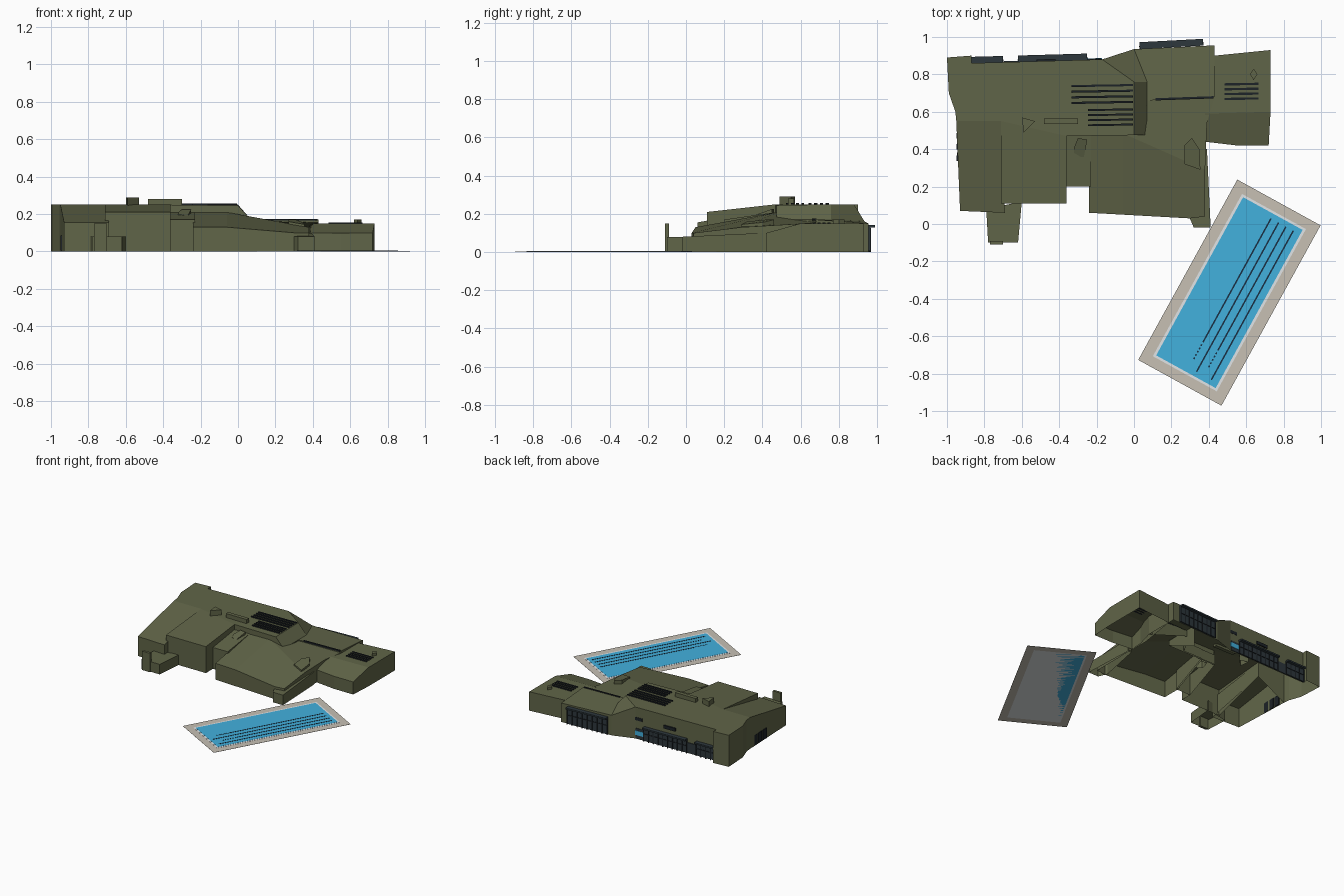
import bpy, bmesh, math
from mathutils import Matrix, Vector

old = bpy.data.objects.get("Cube")
if old:
    bpy.data.objects.remove(old)


def material(name, red, green, blue):
    mat = bpy.data.materials.new(name)
    mat.use_nodes = True
    colour = (red, green, blue, 1)
    mat.diffuse_color = colour
    mat.node_tree.nodes["Principled BSDF"].inputs["Base Color"].default_value = colour
    return mat


olive = material("olive wall", .118, .13, .065)
slate = material("slate panel", .026, .038, .045)
black = material("dark vent", .012, .016, .02)
water = material("pool water", .055, .44, .73)
deck = material("stone deck", .57, .53, .455)
rim = material("pale rim", .8, .83, .85)
navy = material("lane navy", .01, .03, .06)


def finish(bm, name, mat):
    mesh = bpy.data.meshes.new(name)
    bm.to_mesh(mesh)
    bm.free()
    mesh.materials.append(mat)
    obj = bpy.data.objects.new(name, mesh)
    bpy.context.scene.collection.objects.link(obj)
    return obj


def shell(name, faces, base=0):
    """Roof faces whose outer edges drop as walls, shorter inside the building."""
    bm = bmesh.new()
    for points in faces:
        bm.faces.new([bm.verts.new(p) for p in points])
    bmesh.ops.remove_doubles(bm, verts=bm.verts, dist=.001)
    border = [e for e in bm.edges if e.is_boundary]
    wall = bmesh.ops.extrude_edge_only(bm, edges=border)["geom"]
    for item in wall:
        if isinstance(item, bmesh.types.BMVert):
            inside = -.72 < item.co.x < .36 and .44 < item.co.y < .72
            item.co.z = max(base, .13) if inside else base
    bmesh.ops.recalc_face_normals(bm, faces=bm.faces)
    bm.faces.ensure_lookup_table()
    if bm.faces[0].normal.z < 0:
        bmesh.ops.reverse_faces(bm, faces=bm.faces)
    return finish(bm, name, olive)


def flat(points, z):
    return [(x, y, z) for x, y in points]


def box(name, centre, size, mat=olive, angle=0):
    bm = bmesh.new()
    turn = Matrix.Rotation(math.radians(angle), 4, "Z")
    place = Matrix.Translation(Vector(centre)) @ turn @ Matrix.Diagonal((*size, 1))
    bmesh.ops.create_cube(bm, size=1, matrix=place)
    return finish(bm, name, mat)


# Main hall with its sloped front bay and stepped east end
corner_a, corner_b = (-.71, .55, .25), (-.36, .47, .25)
ridge_s, ridge_n = (0, .475, .245), (0, .76, .25)
ledge_s, ledge_n = (.07, .475, .17), (.07, .76, .17)
back_high, back_low = (-.17, .88, .25), (0, .935, .16)
shell("main_hall", [
    flat([(-1, .89), (-.99, .7), (-.955, .6), (-.95, .55)], .25)
    + [corner_a, corner_b, ridge_s, ridge_n, back_high]
    + flat([(-.87, .86), (-.87, .9)], .25),
    [(-.71, .11, .21), (-.36, .11, .21), (-.36, .2, .22), corner_b, corner_a],
    [ridge_s, ledge_s, ledge_n, ridge_n],
    [back_high, ridge_n, ledge_n, back_low],
    [ledge_n, (.07, .66, .17), (.43, .68, .17), (.43, .955, .15), back_low],
])

# West lean-to and the low porch in front of it
shell("west_slope", [[(-.95, .55, .25), (-.93, .07, .155), (-.69, .06, .155), corner_a]])
shell("west_porch", [flat([(-.79, .08), (-.78, -.1), (-.62, -.1), (-.6, .12)], .08)])
box("porch_post", (-.735, -.1, .075), (.07, .02, .15))

# Recessed link and the folded roof of the front wing
shell("recessed_link", [[(-.36, .2, .17), (-.23, .2, .17), (-.23, .48, .21), (-.36, .48, .21)]])
peak, eave, fold = (-.06, .485, .21), (.38, .29, .13), (-.06, .05, .13)
shell("front_wing", [
    [(-.24, .06, .13), fold, peak, (-.24, .485, .21), (-.24, .2, .155)],
    [fold, (.3, .03, .1), (.38, .04, .1), eave, peak],
    [peak, eave, (.39, .54, .145), (.43, .68, .155), (.03, .68, .165)],
])
shell("wing_annex", [[(.29, .05, .08), (.32, -.02, .08), (.41, -.02, .08), (.39, .4, .1), (.36, .4, .1)]])

# East block
hinge = [(.38, .59, .15), (.73, .6, .15)]
shell("east_block", [
    [(.43, .9, .15), (.73, .93, .15), hinge[1], hinge[0]],
    hinge + [(.72, .42, .1), (.55, .42, .1), (.38, .44, .1)],
])

# Rooftop boxes and dormers
shell("roof_skylight", [flat([(-.6, .57), (-.59, .49), (-.53, .55)], .29)], base=.2)
box("roof_hatch", (-.39, .55, .255), (.18, .03, .05))
shell("roof_cowl", [[(-.32, .38, .2), (-.27, .35, .19), (-.25, .45, .225),
                     (-.3, .46, .225), (-.32, .41, .21)]], base=.13)
shell("wing_dormer", [[(.27, .32, .16), (.355, .29, .145), (.35, .4, .155),
                       (.31, .46, .17), (.27, .42, .17)]], base=.1)
shell("east_cowl", [flat([(.62, .8), (.64, .77), (.66, .8), (.64, .83)], .17)], base=.1)

# Roof vents
for i in range(4):
    box("main_vent_north", (-.17, .65 + i * .03, .253), (.33, .011, .008), black, 1)
    box("main_vent_south", (-.125, .53 + i * .027, .253), (.24, .01, .008), black, 1)
    box("east_vent", (.575, .67 + i * .026, .152), (.18, .012, .007), black, 1)
box("step_vent", (.27, .672, .17), (.31, .012, .01), black, 2)

# Rear glazing bays with mullions under thin canopies
bays = [("east", .2, .951, .34, .125, 3), ("middle", -.435, .876, .37, .1, 1.6),
        ("west", -.785, .866, .17, .1, 1.6)]
for side, x, y, width, height, angle in bays:
    box(side + "_glazing", (x, y, height / 2 + .005), (width, .012, height), slate, angle)
    box(side + "_canopy", (x, y + .012, height + .01), (width, .036, .012), slate, angle)
    slope = math.tan(math.radians(angle))
    count = round(width / .04)
    for i in range(count + 1):
        step = (i / count - .5) * width
        box(side + "_mullion", (x + step, y + .007 + step * slope, height / 2),
            (.006, .006, height), black)
    box(side + "_transom", (x, y + .007, height * .6), (width, .006, .006), black, angle)

# Rear window band, slots, bright pane and west windows
box("rear_band", (-.52, .871, .045), (.69, .008, .08), slate, 1.6)
box("rear_pane", (-.21, .882, .05), (.08, .008, .035), water, 2)
for x, width in ((-.2, .06), (-.47, .1)):
    box("rear_slot", (x, .876, .16), (width, .01, .025), black, 1)
for y in (.36, .42, .48):
    box("west_window", (-.944, y, .045), (.008, .045, .08), black, -2.5)


# Swimming pool, laid out along its own axis
pool_centre, pool_angle = Vector((.51, -.367, 0)), 61.2
pool_turn = Matrix.Rotation(math.radians(pool_angle), 3, "Z")


def pool_plate(name, along, across, length, width, top, mat):
    centre = pool_centre + pool_turn @ Vector((along, -across, top / 2))
    box(name, centre, (length, width, top), mat, pool_angle)


pool_plate("pool_deck", 0, 0, 1.1, .508, .001, deck)
pool_plate("pool_rim", 0, 0, .99, .39, .002, rim)
pool_plate("pool_water", 0, 0, .965, .363, .003, water)
for across, end, dashed in ((.004, -.3, True), (.05, -.455, False),
                            (.095, -.3, True), (.14, -.455, False)):
    pool_plate("lane_line", (.455 + end) / 2, across, .455 - end, .008, .0045, navy)
    if dashed:
        for i in range(5):
            pool_plate("lane_dash", end - .018 - i * .02, across, .01, .008, .0045, navy)
